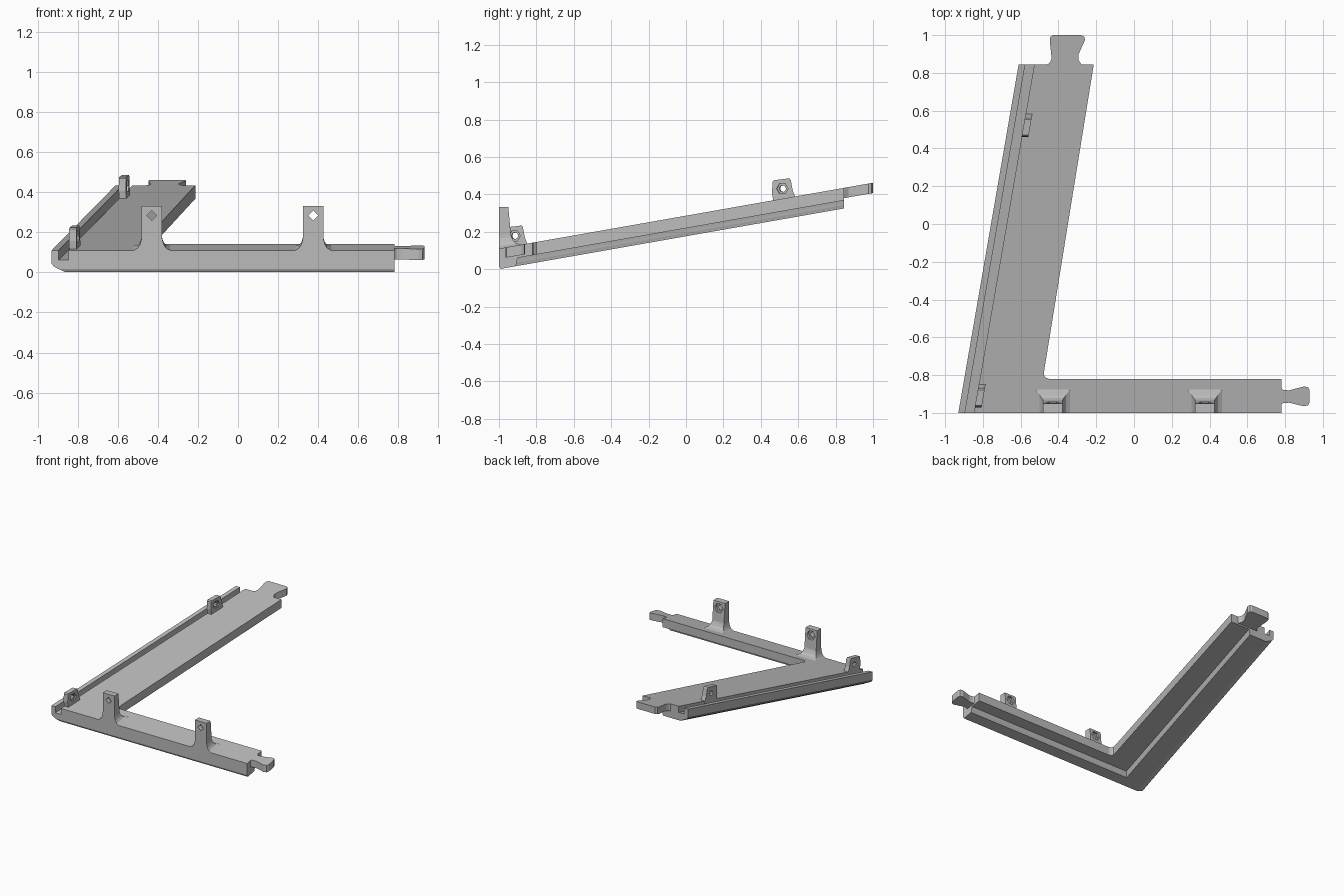
import bpy, bmesh, math
from mathutils import Vector

if "Cube" in bpy.data.objects:
    bpy.data.objects.remove(bpy.data.objects["Cube"])

SLOPE = 0.176          # rise of the whole frame towards the back
BACK = 0.845           # back end of the side rail
RIGHT = 0.78           # free end of the front rail

grey = bpy.data.materials.new("plain_grey")
grey.use_nodes = True
grey.diffuse_color = (0.5, 0.5, 0.5, 1)
grey.node_tree.nodes["Principled BSDF"].inputs["Base Color"].default_value = (0.5, 0.5, 0.5, 1)


def outer(y):
    """x of the side rail's outer edge"""
    return -0.93 + 0.173 * (y + 1)


def tilt(x, y, h, k=1.0):
    return Vector((x, y, h + k * SLOPE * (y + 1)))


def loft(name, rings):
    """Closed solid through rings of equal point count"""
    bm = bmesh.new()
    vs = [[bm.verts.new(p) for p in ring] for ring in rings]
    n = len(vs[0])
    for a, b in zip(vs, vs[1:]):
        for i in range(n):
            j = (i + 1) % n
            bm.faces.new((a[i], a[j], b[j], b[i]))
    bm.faces.new(vs[0])
    bm.faces.new(vs[-1])
    bmesh.ops.recalc_face_normals(bm, faces=bm.faces)
    me = bpy.data.meshes.new(name)
    bm.to_mesh(me)
    bm.free()
    me.materials.append(grey)
    ob = bpy.data.objects.new(name, me)
    bpy.context.collection.objects.link(ob)
    return ob


def slab(name, outline, low, high):
    return loft(name, [[tilt(x, y, h) for x, y in outline] for h in (low, high)])


def cut(ob, cutter):
    mod = ob.modifiers.new("cut", "BOOLEAN")
    mod.operation, mod.solver, mod.object = "DIFFERENCE", "EXACT", cutter
    cutter.hide_render = True
    cutter.hide_set(True)
    cutter.display_type = "WIRE"


def peg(name, start, end, radius, sides, turn=0.0):
    """Prism cutter running from start to end"""
    axis = (end - start).normalized()
    u = axis.cross(Vector((0, 0, 1))).normalized()
    v = u.cross(axis)
    angles = [turn + math.tau * i / sides for i in range(sides)]
    return loft(name, [[c + radius * (math.cos(a) * u + math.sin(a) * v) for a in angles]
                       for c in (start, end)])


# L-shaped deck with a rounded inside corner
deck = slab("deck", [(outer(-1), -1), (RIGHT, -1), (RIGHT, -0.82), (-0.45, -0.82),
                     (-0.468, -0.813), (-0.477, -0.8), (-0.476, -0.78),
                     (-0.213, BACK), (outer(BACK), BACK)], 0.043, 0.11)

# Cable channel along the outer edge
groove = slab("channel_cutter", [(outer(y) + d, y) for y, d in
                                 ((-1.1, 0.035), (-1.1, 0.083), (1.1, 0.083), (1.1, 0.035))],
              0.062, 0.2)
cut(deck, groove)


# Lower pad under the outer half, rounded outside and chamfered in front
def pad_ring(h, side, front, inner):
    y0, y1 = -1 + front, -0.9 - inner
    reach = 0.23 - inner
    pts = [(outer(y0) + side, y0), (RIGHT, y0), (RIGHT, y1),
           (outer(y1) + reach, y1), (outer(BACK) + reach, BACK), (outer(BACK) + side, BACK)]
    return [tilt(x, y, h) for x, y in pts]


loft("lower_pad", [pad_ring(*r) for r in ((0.043, 0, 0, 0), (0.03, 0.01, 0, 0.003),
                                         (0.018, 0.03, 0, 0.005), (0.009, 0.052, 0.004, 0.008),
                                         (0, 0.065, 0.009, 0.01))])

# Interlocking tabs at both free ends
slab("side_rail_tab", [(-0.465, 0.84), (-0.445, 0.855), (-0.436, 0.875), (-0.446, 0.97),
                       (-0.443, 0.99), (-0.43, 1), (-0.28, 1), (-0.264, 0.993), (-0.259, 0.975),
                       (-0.295, 0.895), (-0.295, 0.87), (-0.275, 0.84)], 0.055, 0.11)
slab("front_rail_tab", [(0.77, -0.862), (0.79, -0.878), (0.82, -0.881), (0.9, -0.86),
                        (0.922, -0.864), (0.93, -0.88), (0.93, -0.943), (0.922, -0.959),
                        (0.9, -0.965), (0.82, -0.946), (0.79, -0.948), (0.77, -0.963)],
     0.055, 0.11)

# Uprights on the front rail: height, half width, back edge, share of the deck's tilt
POST = ((0.105, 0.1, -0.865, 1), (0.113, 0.085, -0.885, 1), (0.122, 0.07, -0.905, 0.9),
        (0.14, 0.059, -0.921, 0.7), (0.165, 0.052, -0.932, 0.4), (0.18, 0.051, -0.936, 0.2),
        (0.332, 0.051, -0.95, 0))
for side, x in (("right", -0.43), ("left", 0.375)):
    post = loft(side + "_upright", [[tilt(x - w, -1, h, k), tilt(x + w, -1, h, k),
                                     tilt(x + w, b, h, k), tilt(x - w, b, h, k)]
                                    for h, w, b, k in POST])
    z = 0.284
    cut(post, peg(side + "_hole_cutter", Vector((x, -1.1, z)), Vector((x, -0.8, z)), 0.025, 4))
    cut(post, peg(side + "_recess_cutter", Vector((x, -0.965, z)), Vector((x, -0.8, z)), 0.037, 6))

# Small lugs standing beside the channel
LUG = ((-0.052, -0.02), (0.066, -0.02), (0.063, 0.012), (0.05, 0.045), (0.04, 0.1),
       (0.033, 0.108), (-0.05, 0.098), (-0.057, 0.09), (-0.06, 0.03))
for place, y in (("front", -0.912), ("back", 0.52)):
    base = tilt(0, y, 0.11).z
    lug = loft(place + "_lug", [[Vector((outer(y + s) + d, y + s, base + h)) for s, h in LUG]
                                for d in (0.082, 0.118)])
    c = Vector((outer(y) + 0.1, y - 0.002, base + 0.053))
    across = Vector((1, -0.173, 0)).normalized()
    cut(lug, peg(place + "_lug_hole_cutter", c - across * 0.1, c + across * 0.1, 0.018, 8))
    cut(lug, peg(place + "_lug_recess_cutter", c + across * 0.006, c + across * 0.1, 0.031, 6))
